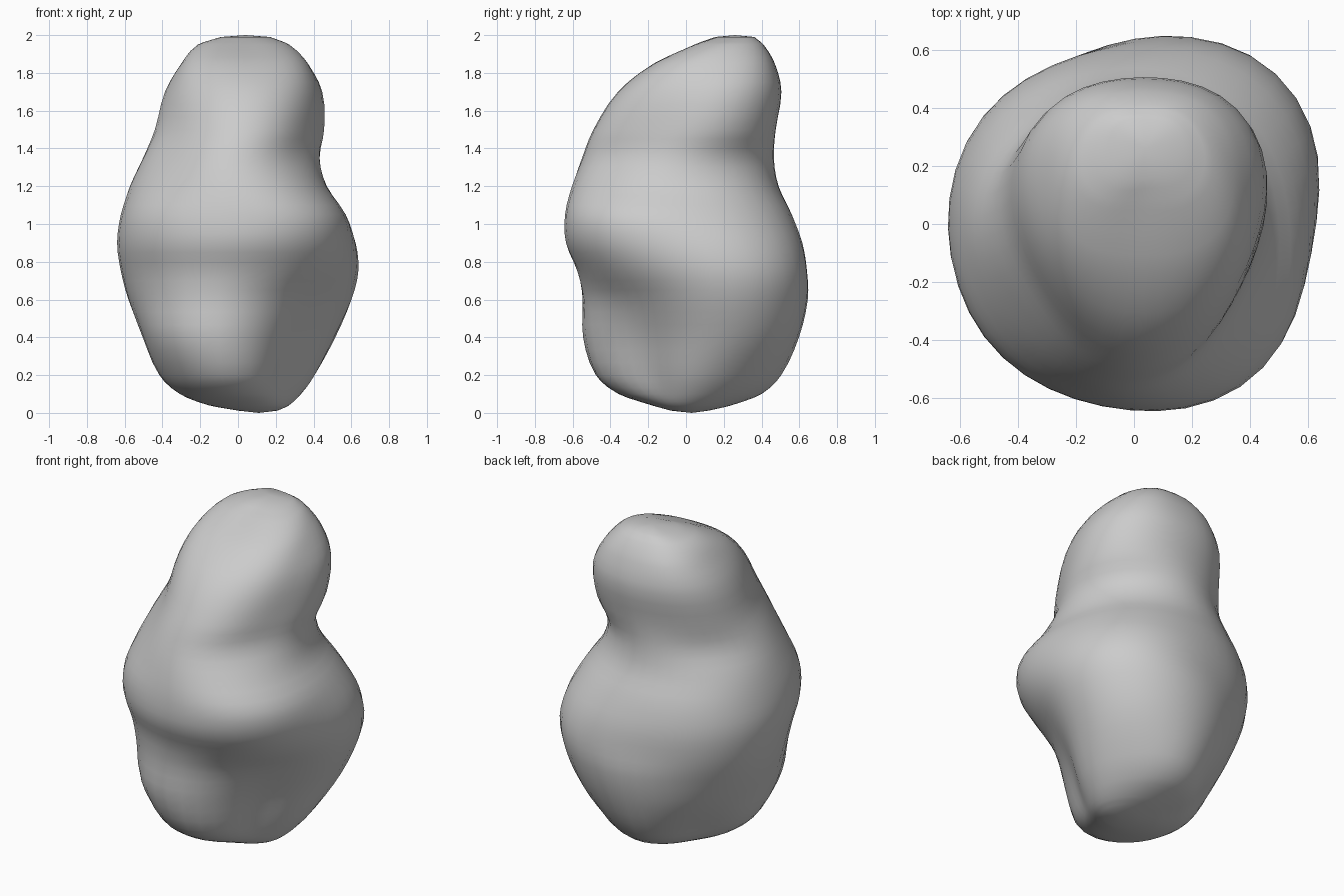
import bpy, bmesh, math

if "Cube" in bpy.data.objects:
    bpy.data.objects.remove(bpy.data.objects["Cube"])

# Height, then outward reach towards right, back-right, back, back-left, left, front-left, front, front-right
LEVELS = [
    (.012, .21, .19, .12, .04, .00, .015, .08, .16),
    (0.04, .27, .27, .24, .16, .15, .16, .18, .22),
    (0.10, .33, .37, .40, .30, .30, .34, .35, .27),
    (0.20, .39, .47, .50, .38, .41, .45, .47, .31),
    (0.40, .48, .61, .59, .51, .50, .55, .53, .37),
    (0.60, .58, .69, .635, .585, .58, .57, .54, .46),
    (0.75, .625, .71, .63, .62, .62, .595, .575, .57),
    (0.90, .62, .67, .61, .63, .64, .64, .635, .65),
    (1.05, .57, .58, .56, .60, .62, .635, .635, .655),
    (1.20, .47, .475, .49, .54, .57, .57, .60, .56),
    (1.35, .43, .44, .465, .475, .50, .49, .55, .465),
    (1.50, .445, .50, .475, .475, .43, .415, .49, .44),
    (1.70, .44, .53, .505, .485, .38, .335, .36, .385),
    (1.85, .37, .48, .47, .435, .30, .22, .17, .27),
    (1.95, .27, .395, .41, .35, .21, .05, -.05, .09),
    (1.99, .17, .33, .36, .28, .09, -.08, -.16, -.04),
]
SEGMENTS = 40
STEPS = 3


def harmonic(values, angle):
    """Smooth periodic curve through eight evenly spaced values."""
    total = sum(values) / 8
    for k in range(1, 5):
        w = 0.125 if k == 4 else 0.25
        total += w * sum(v * math.cos(k * (angle - i * math.pi / 4))
                         for i, v in enumerate(values))
    return total


def blend(rows, i, t):
    """Cubic interpolation between neighbouring levels (non-uniform heights)."""
    n = len(rows)
    a, b, c, d = (rows[min(max(j, 0), n - 1)] for j in (i - 1, i, i + 1, i + 2))
    dz = c[0] - b[0]
    out = [b[0] + t * dz]
    for p, q, r, s in list(zip(a, b, c, d))[1:]:
        m0 = (r - p) / (c[0] - a[0]) * dz
        m1 = (s - q) / (d[0] - b[0]) * dz
        out.append((2*t**3 - 3*t**2 + 1) * q + (t**3 - 2*t**2 + t) * m0
                   + (3*t**2 - 2*t**3) * r + (t**3 - t**2) * m1)
    return out


def ring(bm, row):
    """One cross-section around its own centre."""
    z, h = row[0], row[1:]
    cx, cy = (h[0] - h[4]) / 2, (h[2] - h[6]) / 2
    radii = [v - cx * math.cos(i * math.pi / 4) - cy * math.sin(i * math.pi / 4)
             for i, v in enumerate(h)]
    verts = []
    for s in range(SEGMENTS):
        a = 2 * math.pi * s / SEGMENTS
        r = harmonic(radii, a)
        verts.append(bm.verts.new((cx + r * math.cos(a), cy + r * math.sin(a), z)))
    return verts


# Pebble body: rings joined into a skin, closed by a point at each end
bm = bmesh.new()
rows = [blend(LEVELS, i, k / STEPS) for i in range(len(LEVELS) - 1) for k in range(STEPS)]
rows.append(list(LEVELS[-1]))
rings = [ring(bm, row) for row in rows]
bottom = bm.verts.new((0.11, 0.03, 0.0))
top = bm.verts.new((0.04, 0.26, 2.0))
for s in range(SEGMENTS):
    n = (s + 1) % SEGMENTS
    for lo, hi in zip(rings, rings[1:]):
        bm.faces.new((lo[s], lo[n], hi[n], hi[s]))
    bm.faces.new((bottom, rings[0][n], rings[0][s]))
    bm.faces.new((top, rings[-1][s], rings[-1][n]))
for f in bm.faces:
    f.smooth = True
mesh = bpy.data.meshes.new("boulder")
bm.to_mesh(mesh)
bm.free()
boulder = bpy.data.objects.new("boulder", mesh)
bpy.context.collection.objects.link(boulder)
